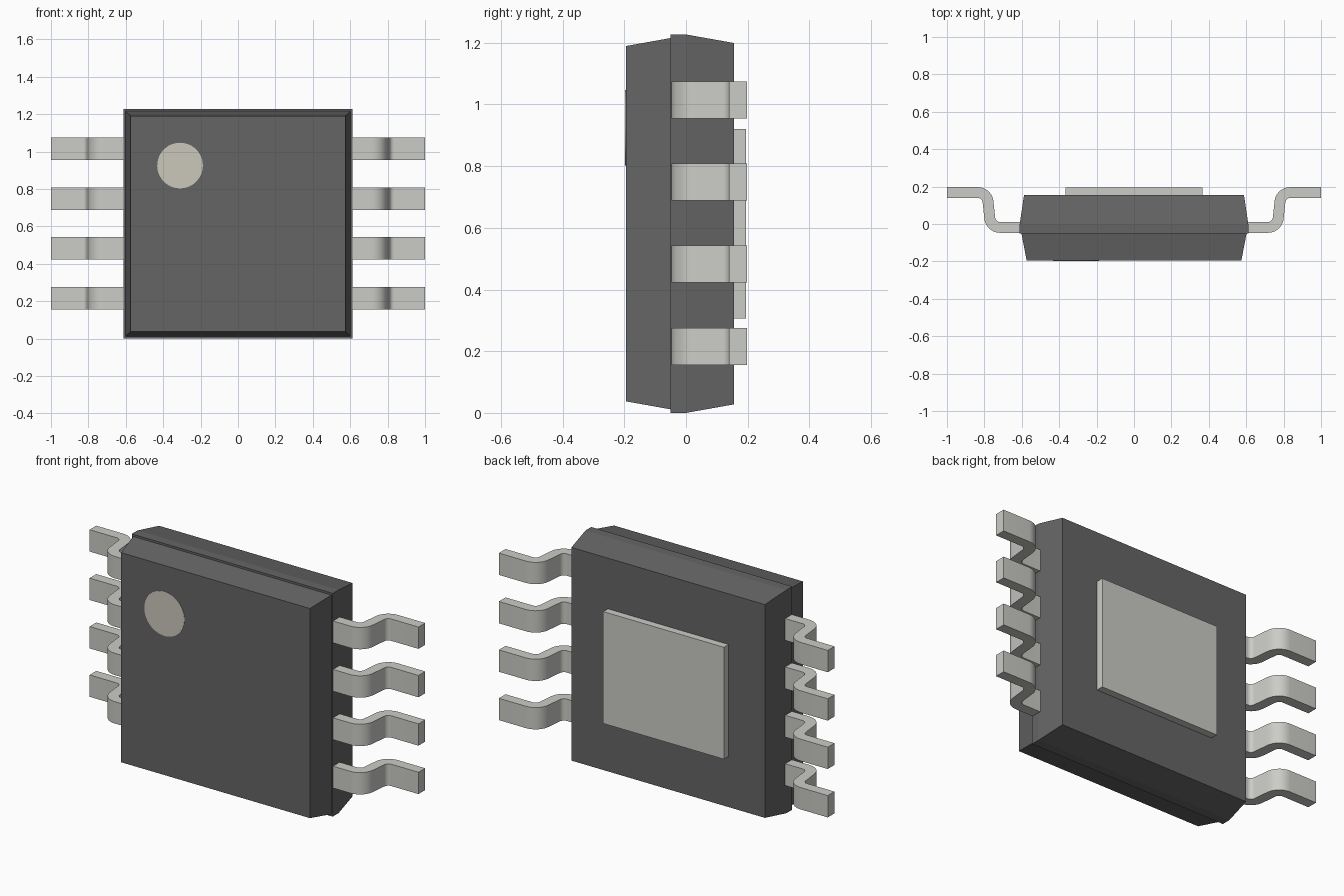
import bpy, bmesh, math
from mathutils import Vector

if "Cube" in bpy.data.objects:
    bpy.data.objects.remove(bpy.data.objects["Cube"])

CZ = 0.6135  # body centre height


def material(name, rgb):
    m = bpy.data.materials.new(name)
    m.diffuse_color = (*rgb, 1)
    m.use_nodes = True
    m.node_tree.nodes["Principled BSDF"].inputs["Base Color"].default_value = m.diffuse_color
    return m


PLASTIC = material("dark_plastic", (0.13, 0.13, 0.13))
METAL = material("metal", (0.6, 0.6, 0.57))
MARK = material("pale_mark", (0.6, 0.58, 0.5))


def finish(name, bm, mat):
    bmesh.ops.recalc_face_normals(bm, faces=bm.faces)
    me = bpy.data.meshes.new(name)
    bm.to_mesh(me)
    bm.free()
    me.materials.append(mat)
    ob = bpy.data.objects.new(name, me)
    bpy.context.collection.objects.link(ob)
    return ob


def skin(name, loops, mat):
    """Closed solid through successive loops of equal length."""
    bm = bmesh.new()
    rings = [[bm.verts.new(p) for p in loop] for loop in loops]
    for a, b in zip(rings, rings[1:]):
        for i in range(len(a)):
            j = (i + 1) % len(a)
            bm.faces.new((a[i], a[j], b[j], b[i]))
    bm.faces.new(rings[0])
    bm.faces.new(rings[-1])
    return finish(name, bm, mat)


def rect(y, hx, hz, cz=CZ):
    return [(sx * hx, y, cz + sz * hz) for sx, sz in ((-1, -1), (1, -1), (1, 1), (-1, 1))]


# Moulded body: tapered front half, small step, tapered back half
skin("body", [rect(-0.195, 0.574, 0.576), rect(-0.05, 0.602, 0.602),
              rect(-0.05, 0.611, 0.6135), rect(0.0, 0.611, 0.6135),
              rect(0.155, 0.588, 0.586)], PLASTIC)

# Exposed pad on the back
skin("thermal_pad", [rect(0.15, 0.367, 0.3075), rect(0.195, 0.367, 0.3075)], METAL)

# Round marker on the front
circle = [(-0.31 + 0.122 * math.cos(t), -0.31 + CZ + 0.6215 + 0.122 * math.sin(t))
          for t in (2 * math.pi * i / 48 for i in range(48))]
skin("pin_marker", [[(x, y, z) for x, z in circle] for y in (-0.197, -0.19)], MARK)


# Bent lead profile: flat, bend up, slope, bend back, flat
def lead_profile(r=0.055, half=0.029, bend=math.radians(84), steps=10):
    path = [(Vector((0.59, -0.018)), 0.0)]
    c = Vector((0.7165, -0.018 + r))
    for i in range(steps + 1):
        a = bend * i / steps
        path.append((c + r * Vector((math.sin(a), -math.cos(a))), a))
    end = path[-1][0] + 0.088 * Vector((math.cos(bend), math.sin(bend)))
    c = end + r * Vector((math.sin(bend), -math.cos(bend)))
    for i in range(steps + 1):
        a = bend * (1 - i / steps)
        path.append((c + r * Vector((-math.sin(a), math.cos(a))), a))
    path.append((Vector((1.0, path[-1][0].y)), 0.0))
    off = [(p, half * Vector((-math.sin(a), math.cos(a)))) for p, a in path]
    return [p - n for p, n in off], [p + n for p, n in off]


lower, upper = lead_profile()

# Four leads on each side
for side, label in ((1, "right"), (-1, "left")):
    for i in range(4):
        z = 0.216 + i * 0.266
        loops = [[(side * q.x, q.y, zz) for q, zz in
                  ((lo, z - 0.06), (lo, z + 0.06), (up, z + 0.06), (up, z - 0.06))]
                 for lo, up in zip(lower, upper)]
        ob = skin(f"{label}_lead_{i + 1}", loops, METAL)
        bpy.ops.object.select_all(action='DESELECT')
        ob.select_set(True)
        bpy.context.view_layer.objects.active = ob
        bpy.ops.object.shade_smooth_by_angle(angle=math.radians(30))
